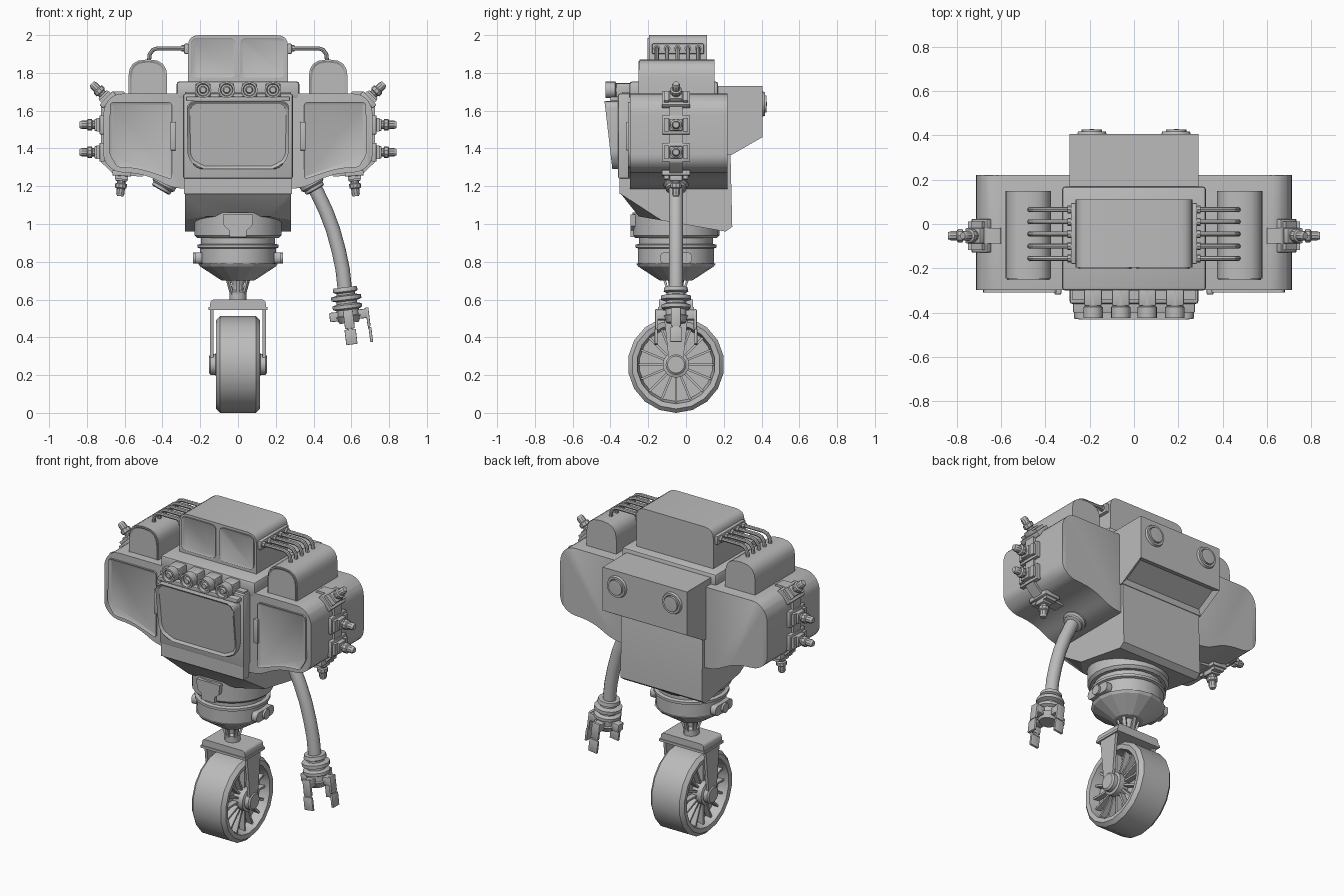
import bpy, bmesh, math
from mathutils import Matrix, Vector

if "Cube" in bpy.data.objects:
    bpy.data.objects.remove(bpy.data.objects["Cube"])

GREY = bpy.data.materials.new("plain_grey")
GREY.diffuse_color = (0.5, 0.5, 0.5, 1)
GREY.use_nodes = True
GREY.node_tree.nodes["Principled BSDF"].inputs["Base Color"].default_value = GREY.diffuse_color
YC = -0.053                                   # axis of wheel, waist and arm
T, R, V = Matrix.Translation, Matrix.Rotation, Vector
PI = math.pi


def finish(name, bm, mirror=False, flat=False):
    bmesh.ops.recalc_face_normals(bm, faces=bm.faces)
    if mirror:
        dup = bmesh.ops.duplicate(bm, geom=bm.verts[:] + bm.edges[:] + bm.faces[:])["geom"]
        for v in dup:
            if isinstance(v, bmesh.types.BMVert):
                v.co.x *= -1
        bmesh.ops.reverse_faces(bm, faces=[f for f in dup if isinstance(f, bmesh.types.BMFace)])
    me = bpy.data.meshes.new(name)
    bm.to_mesh(me)
    bm.free()
    me.materials.append(GREY)
    ob = bpy.data.objects.new(name, me)
    ob["flat"] = flat
    bpy.context.collection.objects.link(ob)


def inset(bm, direction, t, d):
    bmesh.ops.recalc_face_normals(bm, faces=bm.faces)
    bm.normal_update()
    f = max((f for f in bm.faces if f.normal.dot(V(direction).normalized()) > 0.9), key=lambda f: f.calc_area())
    bmesh.ops.inset_region(bm, faces=[f], thickness=t, depth=d, use_even_offset=True)


def rounded(pts, r):
    """Cut each corner with a small curve; a point may carry its own radius."""
    out = []
    for i, p in enumerate(pts):
        k = p[2] if len(p) > 2 else r
        c, a, b = V(p[:2]), V(pts[i - 1][:2]), V(pts[(i + 1) % len(pts)][:2])
        if k == 0:
            out.append(c)
            continue
        a, b = c + (a - c).normalized() * k, c + (b - c).normalized() * k
        out += [a * (1 - t) ** 2 + c * 2 * t * (1 - t) + b * t * t for t in (0, .25, .5, .75, 1)]
    return out


def prism_bm(pts, a, b, axis='y', bevel=0):
    bm = bmesh.new()
    co = (lambda p, t: (p[0], t, p[1])) if axis == 'y' else (lambda p, t: (t, p[0], p[1]))
    A, B = [[bm.verts.new(co(p, t)) for p in pts] for t in (a, b)]
    caps = [bm.faces.new(A), bm.faces.new(B[::-1])]
    n = len(pts)
    for i in range(n):
        bm.faces.new((A[i], B[i], B[(i + 1) % n], A[(i + 1) % n]))
    if bevel:
        bmesh.ops.bevel(bm, geom=[e for f in caps for e in f.edges], offset=bevel, segments=3,
                        profile=0.5, affect='EDGES', clamp_overlap=True)
    return bm


def prism(name, pts, a, b, axis='y', bevel=0, panel=None, mirror=False):
    bm = prism_bm(pts, a, b, axis, bevel)
    if panel:
        inset(bm, (0, -1, 0), *panel)
    finish(name, bm, mirror)


def box(name, x, y, z, bevel=0, M=None, mirror=False):
    bm = bmesh.new()
    bmesh.ops.create_cube(bm, size=1)
    for v in bm.verts:
        v.co = [lo + (hi - lo) * (c + .5) for (lo, hi), c in zip((x, y, z), v.co)]
    if bevel:
        bmesh.ops.bevel(bm, geom=bm.edges[:], offset=bevel, segments=2, profile=0.5, affect='EDGES')
    bm.transform(M or Matrix())
    finish(name, bm, mirror)


def lathe(name, prof, M, n=24, mirror=False, flat=False):
    bm = bmesh.new()
    vs = [bm.verts.new((r, 0, z)) for r, z in prof]
    es = [bm.edges.new(p) for p in zip(vs, vs[1:])]
    bmesh.ops.spin(bm, geom=vs + es, axis=(0, 0, 1), cent=(0, 0, 0), steps=n, angle=2 * PI)
    bmesh.ops.remove_doubles(bm, verts=bm.verts, dist=1e-4)
    bm.transform(M)
    finish(name, bm, mirror, flat)


def tube(name, path, y, r, n=10, mirror=False):
    """Round tube along a path in the XZ plane."""
    bm, rings = bmesh.new(), []
    for i, (x, z) in enumerate(path):
        d = (V(path[min(i + 1, len(path) - 1)]) - V(path[max(i - 1, 0)])).normalized()
        rings.append([bm.verts.new((x - d.y * r * math.cos(t), y + r * math.sin(t), z + d.x * r * math.cos(t)))
                      for t in (2 * PI * k / n for k in range(n))])
    for A, B in zip(rings, rings[1:]):
        for k in range(n):
            bm.faces.new((A[k], A[(k + 1) % n], B[(k + 1) % n], B[k]))
    bm.faces.new(rings[0])
    bm.faces.new(rings[-1])
    finish(name, bm, mirror)


# Wheel with hub, spokes and fork
WM = T((0, YC, 0.256)) @ R(PI / 2, 4, 'Y')
half = [(0, -.05), (.195, -.05), (.208, -.112), (.235, -.116), (.256, -.095)]
lathe("wheel", half + [(r, -z) for r, z in half[::-1]], WM, 18)
hub = [(0, -.153), (.045, -.153), (.055, -.145), (.055, -.12), (.07, -.115), (.07, -.05)]
lathe("wheel_hub", hub + [(r, -z) for r, z in hub[::-1]], WM, 16)
for i in range(16):
    box("spoke", (.06, .204), (-.006, .006), (-.085, .085), M=WM @ R(i * PI / 8, 4, 'Z'))
prism("fork_arm", [(YC - .07, .57), (YC + .07, .57), (YC + .035, .25), (YC - .035, .25)], .13, .147, 'x', mirror=True)
prism("fork_top", rounded([(-.15, .55), (.15, .55), (.145, .6, .02), (-.145, .6, .02)], 0), YC - .09, YC + .09)
box("fork_rim", (-.155, .155), (YC - .095, YC + .095), (.545, .56))

# Steering neck
lathe("neck", [(0, .59), (.045, .59), (.045, .64), (.03, .65), (.03, .68), (.05, .72), (0, .72)], T((0, YC, 0)), 12)
for i in range(6):
    box("neck_strut", (.045, .057), (-.01, .01), (-.06, .06),
        M=T((0, YC, .68)) @ R(i * PI / 3 + .5, 4, 'Z') @ R(.3, 4, 'Y'))

# Waist: cone, drum, lugs and upper ring
lathe("waist_cone", [(0, .70), (.085, .70), (.2, .775), (.21, .79), (0, .79)], T((0, YC, 0)), 16, flat=True)
lathe("waist_drum", [(0, .785), (.2, .785), (.2, .87), (.215, .875), (.215, .89), (.195, .895), (.195, .94), (0, .94)],
      T((0, YC, 0)))
lathe("waist_ring", [(0, .925), (.215, .925), (.23, .94), (.23, 1.06), (0, 1.06)], T((0, YC, 0)))
prism("waist_tab", [(-.08, 1.05), (.08, 1.05), (.075, .99), (.045, .965), (.045, .93), (-.045, .93), (-.045, .965),
                    (-.075, .99)], -.295, -.22)
prism("waist_lug", rounded([(YC - .085, .79), (YC + .085, .79), (YC + .085, .85), (YC - .085, .85)], .028),
      .19, .225, 'x', mirror=True)
lathe("lug_bolt", [(0, 0), (.03, 0), (.03, .018), (0, .018)], T((.22, YC, .82)) @ R(PI / 2, 4, 'Y'), 12, True)

# Torso with chin corners sliced away
bm = prism_bm([(-.34, 1.7), (-.345, 1.16), (-.25, 1.04), (.21, .96), (.245, .985), (.235, 1.4), (.17, 1.7)], -.28, .28, 'x')
for s in (1, -1):
    P = [V((s * .282, -.345, 1.16)), V((s * .165, -.25, 1.04)), V((s * .28, -.1, 1.0))]
    n = (P[1] - P[0]).cross(P[2] - P[0])
    n = n if n.z < 0 else -n
    bmesh.ops.bisect_plane(bm, geom=bm.verts[:] + bm.edges[:] + bm.faces[:], plane_co=P[0], plane_no=n, clear_outer=True)
    bmesh.ops.holes_fill(bm, edges=[e for e in bm.edges if e.is_boundary])
finish("torso", bm)
box("chin_plate", (-.285, .285), (-.352, -.3), (1.16, 1.245))
box("shoulder_plate", (-.325, .325), (-.3, .17), (1.66, 1.755), .015)
box("face_frame", (-.29, .29), (-.36, -.28), (1.24, 1.69), .01)

# Tilted screen
bm = prism_bm(rounded([(-.27, 1.65), (.27, 1.65), (.268, 1.36, .03), (.22, 1.29), (-.22, 1.29), (-.268, 1.36, .03)], .04),
              -.39, -.31, bevel=.008)
inset(bm, (0, -1, 0), .016, -.012)
for v in bm.verts:
    v.co.y -= (v.co.z - 1.29) * .115
finish("screen", bm)

# Row of four lamps above the screen
box("lamp_shelf", (-.275, .275), (-.40, -.28), (1.65, 1.675), .005)
for x in (-.185, -.06, .06, .185):
    lathe("lamp", [(0, 0), (.036, 0), (.036, .1), (.044, .105), (.044, .155), (.034, .155), (.03, .138), (.02, .138),
                   (.015, .152), (0, .152)], T((x, -.27, 1.71)) @ R(PI / 2, 4, 'X'), 16)
    box("lamp_body", (x - .04, x + .04), (-.37, -.28), (1.67, 1.745), .008)

# Top box with two front panels
prism("top_box", rounded([(-.265, 1.74, 0), (.265, 1.74, 0), (.265, 2), (-.265, 2)], .06), -.197, .11)
prism("top_box_panel", rounded([(.012, 1.775), (.25, 1.775), (.25, 1.985), (.012, 1.985)], .035), -.203, -.19,
      panel=(.008, -.004), mirror=True)
box("pipe_flange", (.26, .285), (-.18, .095), (1.9, 1.955), .006, mirror=True)

# Shoulder housings joined to the top box by pipes
arch = rounded([(.375, 1.67, 0), (.58, 1.67, 0), (.58, 1.87), (.375, 1.87)], .09)
prism("shoulder_housing", arch, -.245, .15, mirror=True)
prism("housing_panel", [(.4775 + (p.x - .4775) * .93, 1.67 + (p.y - 1.67) * .97) for p in arch], -.252, -.24,
      panel=(.01, -.006), mirror=True)
for y in (.065, .01, -.045, -.1, -.155):
    tube("pipe", [(.27, 1.93), (.425, 1.93), (.45, 1.922), (.467, 1.90), (.473, 1.85)], y, .011, 8, True)
    lathe("pipe_collar", [(0, 0), (.018, 0), (.018, .02), (0, .02)], T((.28, y, 1.93)) @ R(PI / 2, 4, 'Y'), 8, True)

# Backpack with sloped inset panel and two round ports
bm = prism_bm([(.1, 1.73), (.405, 1.73), (.405, 1.46), (.24, 1.365), (.1, 1.365)], -.29, .29, 'x')
inset(bm, (0, .5, -.87), .025, -.02)
finish("backpack", bm)
lathe("back_port", [(0, 0), (.068, 0), (.062, .016), (.05, .016), (.046, .01), (.046, .024), (0, .026)],
      T((.19, .402, 1.635)) @ R(-PI / 2, 4, 'X'), 20, True)

# Side pods, doors and straps
prism("side_pod", rounded([(.27, 1.69, 0), (.66, 1.69, .05), (.712, 1.62, .04), (.712, 1.33, .04), (.65, 1.275, .04),
                           (.49, 1.265, .08), (.36, 1.195, .05), (.27, 1.185, 0)], 0), -.297, .22, bevel=.025, mirror=True)
prism("pod_door", rounded([(.35, 1.645), (.678, 1.645), (.682, 1.37), (.64, 1.3), (.53, 1.295, .06), (.35, 1.235)], .02),
      -.308, -.28, panel=(.014, -.008), mirror=True)
box("door_handle", (.328, .358), (-.318, -.29), (1.39, 1.54), .004, mirror=True)
prism("pod_strap", rounded([(.6, 1.6), (.6, 1.702), (.668, 1.702), (.726, 1.622), (.726, 1.328), (.656, 1.262),
                            (.5, 1.25), (.5, 1.3)], .01), YC - .035, YC + .035, mirror=True)

# Connectors around each pod
for x, z, a in ((.715, 1.525, 90), (.715, 1.38, 90), (.685, 1.655, 45), (.615, 1.272, 176)):
    M = T((x, YC, z)) @ R(math.radians(a), 4, 'Y')
    box("connector_plate", (-.05, .05), (-.075, .075), (-.01, .018), .004, M, True)
    for s in (-1, 1):
        box("connector_clip", (-.035, .035), (s * .05 - .014, s * .05 + .014), (.015, .035), M=M, mirror=True)
    box("connector_base", (-.032, .032), (-.034, .034), (.01, .045), .004, M, True)
    lathe("connector", [(0, .04), (.022, .04), (.022, .055), (.031, .06), (.031, .08), (.022, .085), (.022, .112),
                        (.016, .125), (0, .125)], M, 10, True)

# Arm sockets on both sides, hose arm on one
lathe("arm_socket", [(0, -.05), (.066, -.05), (.066, .0), (.055, .01), (.055, .025), (.045, .03), (0, .03)],
      T((.395, YC, 1.205)) @ R(math.radians(150), 4, 'Y'), 16, True)
tube("arm", [(.37, 1.25), (.42, 1.165), (.465, 1.07), (.503, .97), (.533, .86), (.554, .76), (.567, .64)], YC, .038, 14)

# Hand with three fingers
HM = T((.566, YC, .665)) @ R(math.radians(173), 4, 'Y')
lathe("wrist", [(0, 0), (.062, 0), (.066, .022), (.05, .03), (.05, .04), (.08, .046), (.08, .066), (.055, .074),
                (.055, .086), (.078, .094), (.078, .112), (.06, .12), (.06, .15), (.07, .155), (.05, .19), (0, .19)], HM, 18)
for a in range(4):
    F = HM @ R(a * PI / 2, 4, 'Z')
    box("knuckle", (.05, .1), (-.026, .026), (.125, .175), .006, F)
    if a:
        box("finger", (.094, .11), (-.026, .026), (.12, .22), .003, F)
        box("finger_tip", (.098, .113), (-.03, .03), (.225, .305), .003, F)
        box("finger_joint", (.096, .106), (-.018, .018), (.21, .235), 0, F)

# Smooth shading with sharp edges kept
for ob in bpy.context.scene.objects:
    ob.select_set(not ob["flat"])
    bpy.context.view_layer.objects.active = ob
bpy.ops.object.shade_smooth_by_angle(angle=math.radians(30))
